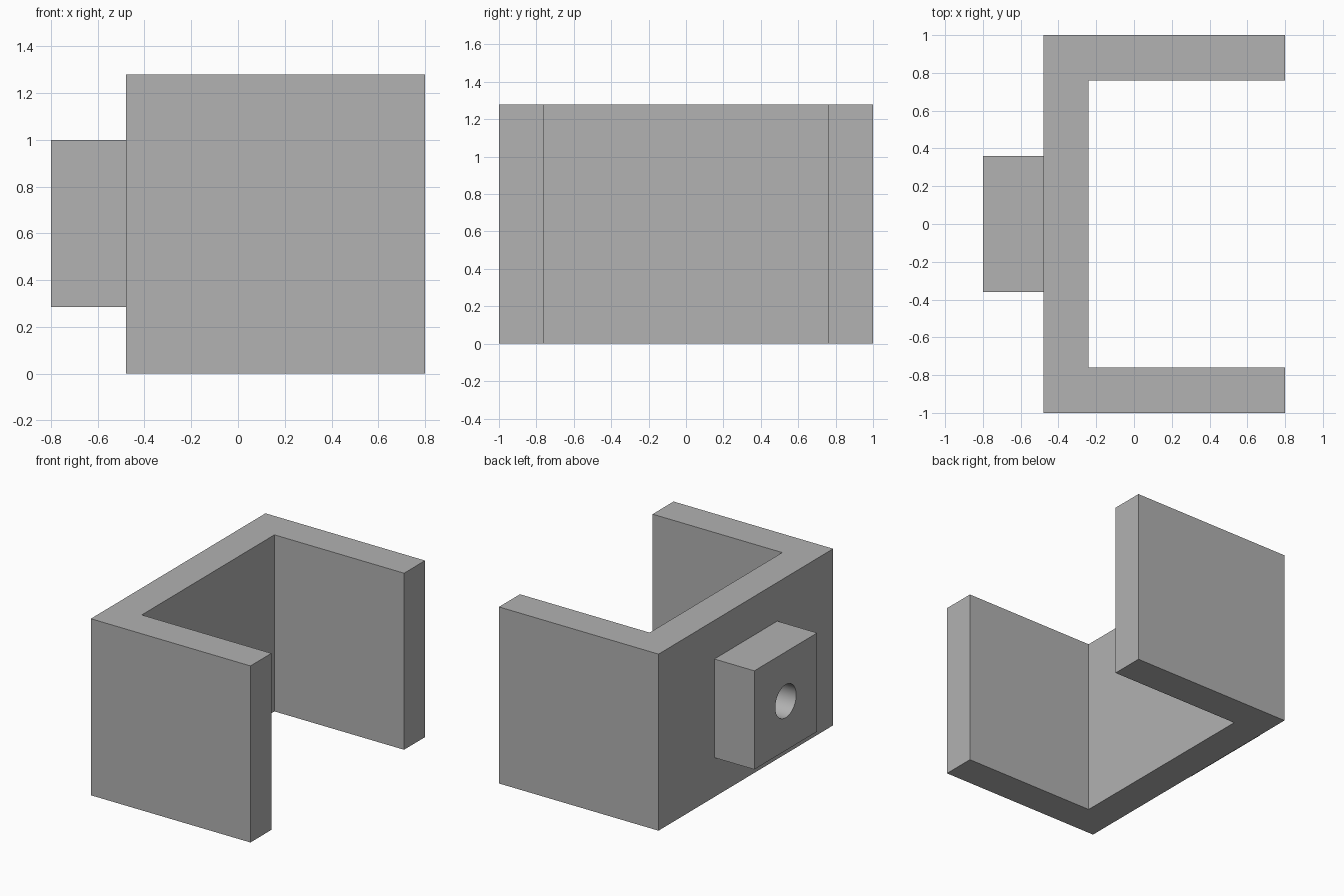
import bpy
import bmesh
import math

cube = bpy.data.objects.get("Cube")
if cube:
    bpy.data.objects.remove(cube, do_unlink=True)

# Single grey material
grey = bpy.data.materials.new("plain_grey")
grey.use_nodes = True
GREY = (0.445, 0.445, 0.445, 1)
grey.diffuse_color = GREY
grey.node_tree.nodes["Principled BSDF"].inputs["Base Color"].default_value = GREY

# Main dimensions
HEIGHT, WALL = 1.28, 0.24
BACK_X, OPEN_X, BLOCK_X = -0.48, 0.8, -0.8
BLOCK_HALF, BLOCK_LOW, BLOCK_HIGH = 0.36, 0.285, 1.0
HOLE_RADIUS = 0.12


def finish(name, bm):
    """Turn a bmesh into a named grey object."""
    bmesh.ops.recalc_face_normals(bm, faces=bm.faces)
    mesh = bpy.data.meshes.new(name)
    bm.to_mesh(mesh)
    bm.free()
    mesh.materials.append(grey)
    obj = bpy.data.objects.new(name, mesh)
    bpy.context.collection.objects.link(obj)
    return obj


def extrude_loops(name, loops, direction):
    """Fill an outline (with optional holes) and extrude it into a solid."""
    bm = bmesh.new()
    edges = []
    for loop in loops:
        verts = [bm.verts.new(p) for p in loop]
        edges += [bm.edges.new((v, verts[i - 1])) for i, v in enumerate(verts)]
    bmesh.ops.triangle_fill(bm, edges=edges, use_beauty=True)
    result = bmesh.ops.extrude_face_region(bm, geom=bm.faces[:], use_keep_orig=True)
    moved = [g for g in result["geom"] if isinstance(g, bmesh.types.BMVert)]
    bmesh.ops.translate(bm, verts=moved, vec=direction)
    return finish(name, bm)


# U-shaped channel, open towards +x
inner_x, inner_y = BACK_X + WALL, 1 - WALL
half = [(inner_x, inner_y), (OPEN_X, inner_y), (OPEN_X, 1), (BACK_X, 1)]
profile = half + [(x, -y) for x, y in reversed(half)]
extrude_loops("channel", [[(x, y, 0) for x, y in profile]], (0, 0, HEIGHT))

# Mounting block with a round hole ending at the channel wall
mid_z = (BLOCK_LOW + BLOCK_HIGH) / 2
square = [(BLOCK_X, y, z) for y, z in (
    (-BLOCK_HALF, BLOCK_LOW), (BLOCK_HALF, BLOCK_LOW),
    (BLOCK_HALF, BLOCK_HIGH), (-BLOCK_HALF, BLOCK_HIGH))]
SIDES = 48
angles = [i * math.tau / SIDES for i in range(SIDES)]
hole = [(BLOCK_X, HOLE_RADIUS * math.cos(a), mid_z + HOLE_RADIUS * math.sin(a))
        for a in angles]
block = extrude_loops("mounting_block", [square, hole], (BACK_X - BLOCK_X, 0, 0))

# Smooth bore, sharp block edges
bpy.ops.object.select_all(action="DESELECT")
block.select_set(True)
bpy.context.view_layer.objects.active = block
bpy.ops.object.shade_smooth_by_angle(angle=math.radians(30))
